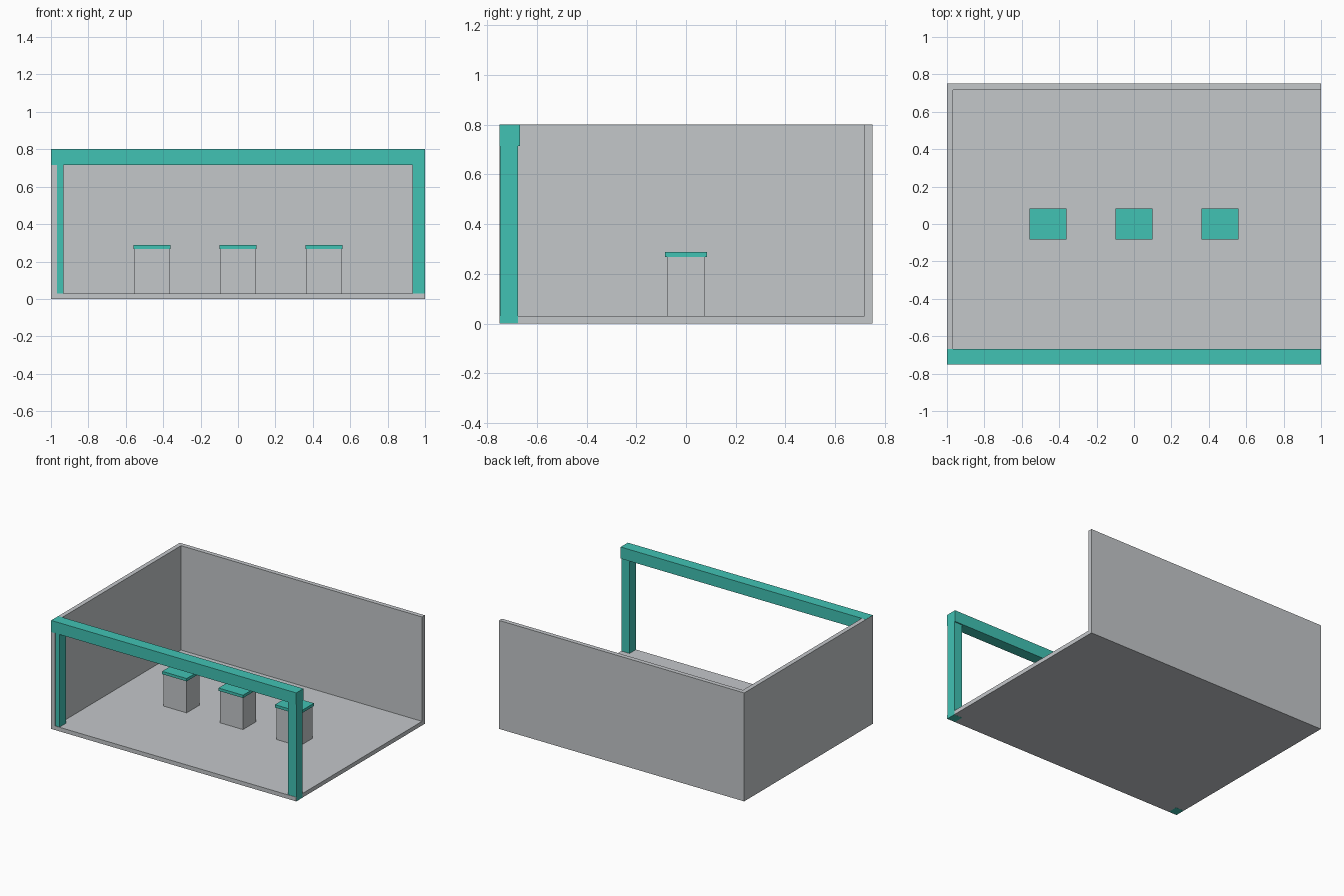
import bpy

if "Cube" in bpy.data.objects:
    bpy.data.objects.remove(bpy.data.objects["Cube"])


def make_material(name, rgb):
    mat = bpy.data.materials.new(name)
    mat.diffuse_color = (*rgb, 1.0)
    mat.use_nodes = True
    mat.node_tree.nodes["Principled BSDF"].inputs["Base Color"].default_value = mat.diffuse_color
    return mat


GREY = make_material("light grey", (0.55, 0.57, 0.59))
TEAL = make_material("teal", (0.053, 0.54, 0.455))


def box(name, xs, ys, zs, mat):
    """Axis-aligned box from its x, y and z ranges."""
    bpy.ops.mesh.primitive_cube_add(size=1)
    ob = bpy.context.object
    ob.name = name
    for v in ob.data.vertices:
        v.co = [r[0] if c < 0 else r[1] for c, r in zip(v.co, (xs, ys, zs))]
    ob.data.materials.append(mat)
    return ob


# Floor and the two walls
box("floor", (-1, 1), (-0.75, 0.75), (0, 0.03), GREY)
box("back_wall", (-1, 1), (0.717, 0.75), (0.03, 0.8), GREY)
box("left_wall", (-1, -0.967), (-0.75, 0.717), (0.03, 0.8), GREY)

# Front frame: posts run down through the floor, beam sits on top;
# tiny offsets keep flush faces from overlapping
box("left_post", (-0.9995, -0.933), (-0.747, -0.675), (-0.0005, 0.715), TEAL)
box("right_post", (0.933, 1.0005), (-0.747, -0.675), (-0.0005, 0.715), TEAL)
box("front_beam", (-0.9995, 1.0005), (-0.7505, -0.667), (0.715, 0.8005), TEAL)

# Three pedestals with overhanging tops
for label, x in (("left", -0.46), ("middle", 0.0), ("right", 0.46)):
    box(label + "_pedestal", (x - 0.094, x + 0.094), (-0.076, 0.076),
        (0.03, 0.267), GREY)
    box(label + "_pedestal_top", (x - 0.1, x + 0.1), (-0.084, 0.084),
        (0.267, 0.288), TEAL)
